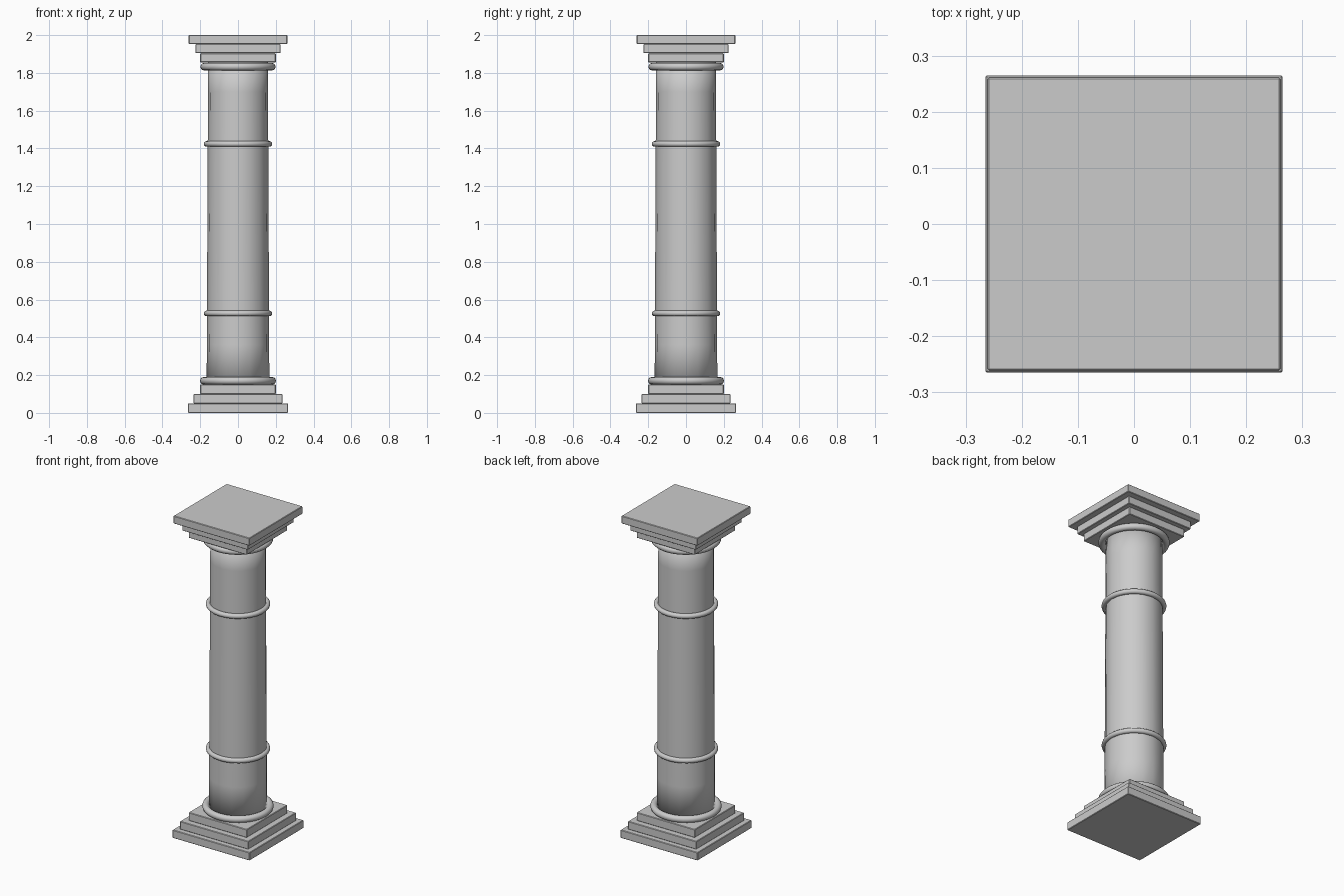
import bpy, bmesh, math

if "Cube" in bpy.data.objects:
    bpy.data.objects.remove(bpy.data.objects["Cube"])


def slab(name, half, z0, z1):
    """Square slab with slightly eased edges."""
    bpy.ops.mesh.primitive_cube_add(size=1, location=(0, 0, (z0 + z1) / 2))
    o = bpy.context.object
    o.name = name
    o.scale = (2 * half, 2 * half, z1 - z0)
    bpy.ops.object.transform_apply(location=False, rotation=False, scale=True)
    b = o.modifiers.new("eased_edges", 'BEVEL')
    b.width = 0.003
    b.segments = 1


def ring(name, outer, z, minor):
    """Round moulding around the shaft."""
    bpy.ops.mesh.primitive_torus_add(
        major_radius=outer - minor, minor_radius=minor,
        major_segments=48, minor_segments=12, location=(0, 0, z))
    bpy.context.object.name = name
    bpy.ops.object.shade_smooth()


# Stepped square base
for i, (half, z0, z1) in enumerate([(0.265, 0, 0.05), (0.235, 0.05, 0.10), (0.2, 0.10, 0.151)]):
    slab(f"base_step_{i + 1}", half, z0, z1)

# Stepped square capital
for i, (half, z0, z1) in enumerate([(0.2, 1.856, 1.904), (0.226, 1.904, 1.952), (0.261, 1.952, 2.0)]):
    slab(f"capital_step_{i + 1}", half, z0, z1)

# Tapered shaft, smooth shaded
SIDES = 16
bm = bmesh.new()
loops = []
for r, z in [(0.166, 0.14), (0.165, 0.36), (0.159, 1.70), (0.158, 1.86)]:
    loops.append([bm.verts.new((r * math.cos(2 * math.pi * k / SIDES),
                                r * math.sin(2 * math.pi * k / SIDES), z))
                  for k in range(SIDES)])
for a, b in zip(loops, loops[1:]):
    for k in range(SIDES):
        n = (k + 1) % SIDES
        bm.faces.new((a[k], a[n], b[n], b[k]))
bm.faces.new(loops[0][::-1])
bm.faces.new(loops[-1])
for f in bm.faces:
    f.smooth = True
mesh = bpy.data.meshes.new("shaft")
bm.to_mesh(mesh)
bm.free()
bpy.context.collection.objects.link(bpy.data.objects.new("shaft", mesh))

# Round mouldings
ring("base_moulding", 0.201, 0.17, 0.020)
ring("lower_band", 0.181, 0.527, 0.015)
ring("upper_band", 0.181, 1.424, 0.015)
ring("capital_moulding", 0.199, 1.833, 0.020)
